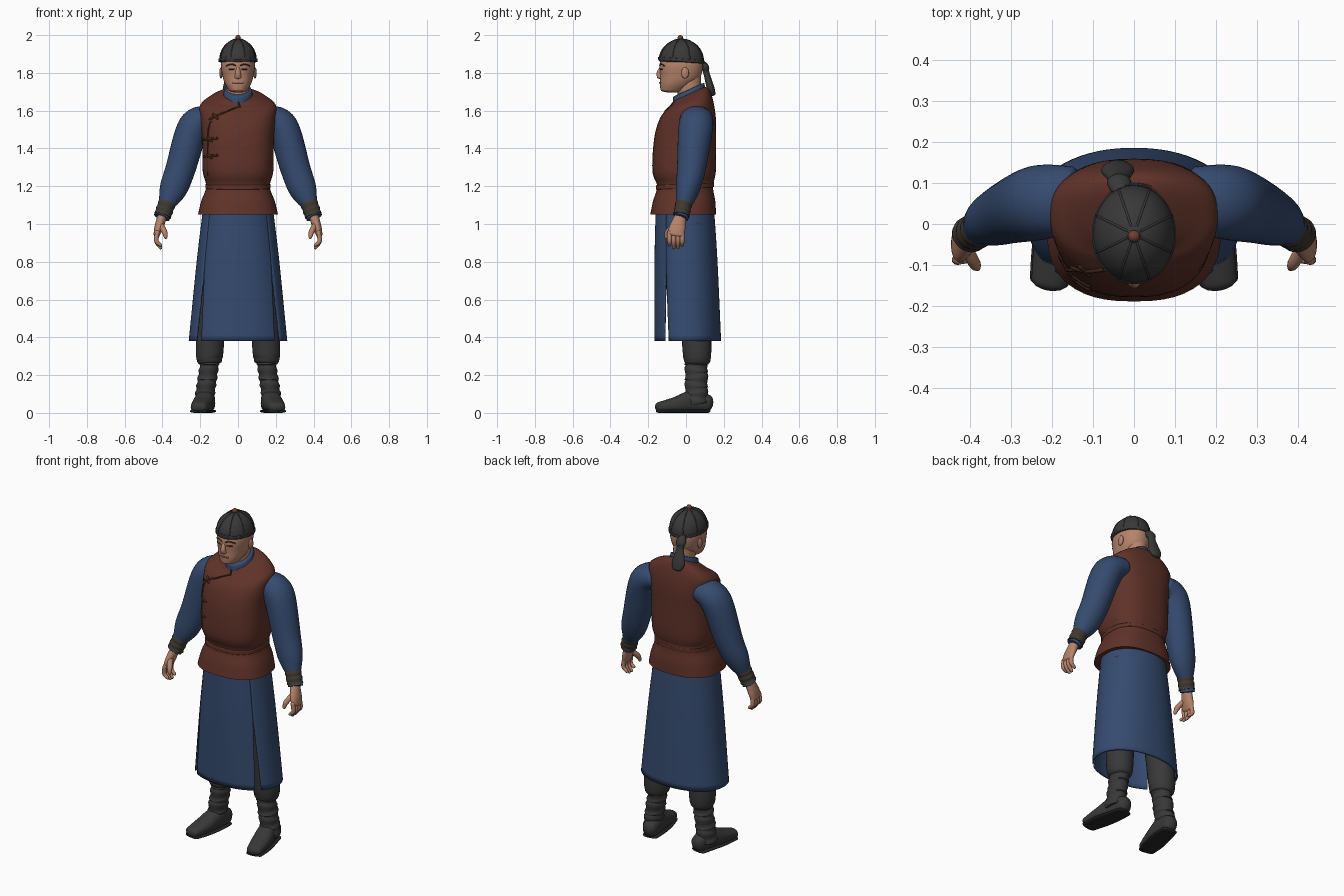
import bpy, bmesh
from math import cos, sin, pi, radians, copysign
from mathutils import Vector
from mathutils.bvhtree import BVHTree

cube = bpy.data.objects.get("Cube")
if cube:
    bpy.data.objects.remove(cube)

X, Y, Z = Vector((1, 0, 0)), Vector((0, 1, 0)), Vector((0, 0, 1))


def material(name, red, green, blue):
    mat = bpy.data.materials.new(name)
    mat.use_nodes = True
    mat.diffuse_color = (red, green, blue, 1)
    shader = mat.node_tree.nodes["Principled BSDF"]
    shader.inputs["Base Color"].default_value = (red, green, blue, 1)
    shader.inputs["Roughness"].default_value = .8
    return mat


BLUE = material("blue_cloth", .036, .07, .16)
BROWN = material("red_brown_cloth", .115, .032, .022)
TRIM = material("dark_brown_trim", .05, .02, .01)
GREY = material("dark_grey_cloth", .04, .04, .04)
WRAP = material("wrist_wrap", .05, .04, .03)
SOLE = material("black_sole", .02, .02, .02)
SKIN = material("skin", .47, .23, .15)
LIPS = material("lips", .33, .13, .09)
DARK = material("brows_and_eyes", .05, .03, .02)
RED = material("red_knob", .17, .05, .03)


def smooth_rings(rings, steps):
    """Pass a smooth curve through all ring values."""
    keys = [Vector((tuple(ring) + (0,))[:6]) for ring in rings]
    keys = [keys[0]] + keys + [keys[-1]]
    result = []
    for before, start, end, after in zip(keys, keys[1:], keys[2:], keys[3:]):
        for step in range(steps):
            t = step / steps
            bend_in, bend_out = (end - before) / 2, (after - start) / 2
            result.append(start + bend_in * t + (3 * (end - start) - 2 * bend_in - bend_out) * t ** 2
                          + (2 * (start - end) + bend_in + bend_out) * t ** 3)
    return result + [keys[-1]]


def loft(name, rings, mat, power=2, sides=32, ref=None, bulge=0, arc=None, steps=5):
    """Skin over rings (x, y, z, half width, half depth, tilt).
    With ref the rings turn along the path; bulge rounds the ends; arc leaves an open panel."""
    rings = smooth_rings(rings, steps)
    centres = [Vector(ring[:3]) for ring in rings]
    last = len(rings) - 1
    frames = []
    for i, ring in enumerate(rings):
        along = Z * copysign(1, centres[last].z - centres[0].z)
        across, depth = X, Y + Z * ring[5]
        if ref:
            along = (centres[min(i + 1, last)] - centres[max(i - 1, 0)]).normalized()
            depth = (ref - along * ref.dot(along)).normalized()
            across = depth.cross(along)
        frames.append((centres[i], across * ring[3], depth * ring[4], along * min(ring[3], ring[4])))
    if bulge:
        def rounded(frame, sign):
            centre, across, depth, along = frame
            return [(centre + along * sign * bulge * sin(a), across * cos(a), depth * cos(a), along)
                    for a in (pi / 8, pi / 4, pi / 2.6, pi / 2.2)]
        frames = rounded(frames[0], -1)[::-1] + frames + rounded(frames[last], 1)

    bm = bmesh.new()
    rows = []
    for centre, across, depth, along in frames:
        start, end = arc(centre.z) if arc else (0, 2 * pi)
        row = []
        for k in range(sides):
            angle = start + (end - start) * k / (sides - 1 if arc else sides)
            c, s = cos(angle), sin(angle)
            row.append(bm.verts.new(centre + across * copysign(abs(c) ** (2 / power), c)
                                    + depth * copysign(abs(s) ** (2 / power), s)))
        rows.append(row)
    for low, high in zip(rows, rows[1:]):
        for k in range(sides - 1 if arc else sides):
            j = (k + 1) % sides
            bm.faces.new((low[k], low[j], high[j], high[k])).smooth = True
    if not arc:
        bm.faces.new(rows[0])
        bm.faces.new(rows[-1])
    bmesh.ops.recalc_face_normals(bm, faces=bm.faces)
    mesh = bpy.data.meshes.new(name)
    bm.to_mesh(mesh)
    bm.free()
    mesh.materials.append(mat)
    part = bpy.data.objects.new(name, mesh)
    bpy.context.collection.objects.link(part)
    return part


def ball(name, place, size, mat):
    bpy.ops.mesh.primitive_uv_sphere_add(segments=20, ring_count=12, radius=1, location=place)
    part = bpy.context.object
    part.name, part.scale = name, size
    part.data.materials.append(mat)
    bpy.ops.object.shade_smooth()


def surface(part):
    return BVHTree.FromObject(part, bpy.context.evaluated_depsgraph_get())


def cord(name, tree, points, radius, mat):
    """Thin cord lying on the front of a surface, through (x, z) points."""
    hits = [tree.ray_cast(Vector((x, -1, z)), Y)[0] for x, z in points]
    loft(name, [(*hit, radius, radius) for hit in hits if hit], mat, sides=8, ref=Y, bulge=1)


# Vest, with its flared hem below the waist
vest = loft("vest", [(0, -.015, 1.05, .212, .174), (0, -.01, 1.12, .195, .165), (0, -.005, 1.2, .168, .148),
                     (0, -.01, 1.28, .187, .168), (0, -.005, 1.45, .19, .164), (0, .01, 1.56, .2, .148),
                     (0, .025, 1.63, .2, .12, .15), (0, .025, 1.67, .14, .1, .4),
                     (0, .02, 1.69, .08, .08, .45)], BROWN, power=2.5, sides=48)

# Cloth belt wrapped twice
for z, tilt in ((1.2, .04), (1.23, -.05)):
    loft("belt_wrap", [(0, -.006, z + rise, .173, .154, tilt) for rise in (-.01, .01)], BROWN,
         power=2.5, sides=48, bulge=.05)

# Overlapping front edge and knotted closures
tree = surface(vest)
cord("vest_front_edge", tree, [(0, 1.62), (-.07, 1.59), (-.15, 1.53), (-.16, 1.4), (-.16, 1.26)], .004, TRIM)
for x, z, slope in ((-.12, 1.57, .5), (-.15, 1.45, .1), (-.15, 1.36, .1)):
    cord("closure", tree, [(x + d, z + d * slope) for d in (-.03, 0, .04)], .006, TRIM)
    cord("closure_knot", tree, [(x + d, z - d) for d in (-.01, .01)], .007, TRIM)

# Robe skirt: front and back panels parted by side slits that open downwards
for name, middle, half_angle in (("robe_front_panel", -90, 52), ("robe_back_panel", 90, 128)):
    def span(z):
        half = radians(half_angle - 6 * max(0, min(1, 2 * (.8 - z))))
        return radians(middle) - half, radians(middle) + half

    panel = loft(name, [(0, -.006, 1.09, .18, .15), (0, 0, .8, .215, .163), (0, .009, .38, .257, .173)],
                 BLUE, power=2.15, sides=48, arc=span, steps=8)
    cloth = panel.modifiers.new("Cloth thickness", "SOLIDIFY")
    cloth.thickness, cloth.offset = .008, 0

# Standing collar and neck
loft("collar", [(0, .018, 1.65, .088, .088, .45), (0, .014, 1.71, .071, .083, .45)], BLUE, bulge=.05)
cord("collar_edge", tree, [(0, 1.65), (.01, 1.62)], .004, TRIM)
loft("neck", [(0, .02, 1.65, .058, .062), (0, .012, 1.8, .06, .068)], SKIN)

# Head with a narrowing jaw
head = loft("head", [(0, -.07, 1.71, .05, .065), (0, -.05, 1.74, .068, .088), (0, -.03, 1.78, .081, .107),
                     (0, -.025, 1.85, .09, .114), (0, -.025, 1.92, .07, .09)], SKIN, power=2.2, bulge=.3)
loft("nose", [(0, -.125, 1.84, .009, .01), (0, -.14, 1.8, .014, .016), (0, -.138, 1.776, .018, .015)],
     SKIN, sides=16, bulge=.5)
face = surface(head)
for side in (1, -1):
    cord("brow", face, [(side * x, z) for x, z in ((.015, 1.84), (.035, 1.846), (.06, 1.838))], .004, DARK)
    cord("eye", face, [(side * x, 1.82) for x in (.022, .047)], .004, DARK)
    ball("ear", (side * .09, -.005, 1.8), (.009, .02, .03), SKIN)
cord("mouth", face, [(x, 1.748) for x in (-.025, 0, .025)], .005, LIPS)


# Skullcap with rim, seams, knob and hanging cloth tail
def cap_ring(angle, grow=0):
    return (0, -.025, 1.865 + .115 * sin(angle), .1 * cos(angle) + grow, .12 * cos(angle) + grow)


climb = [pi * k / 18 for k in range(9)]
loft("cap", [cap_ring(angle) for angle in climb], GREY, bulge=.2)
loft("cap_rim", [(0, -.025, z, .103, .122, -.08) for z in (1.86, 1.875)], GREY, bulge=.05)
for k in range(8):
    turn = (k + .5) * pi / 4
    path = []
    for angle in climb:
        x, y, z, wide, deep = cap_ring(angle, -.001)
        path.append((x + wide * cos(turn), y + deep * sin(turn), z, .003, .003))
    loft("cap_seam", path, GREY, sides=6, ref=Y * cos(turn) - X * sin(turn), steps=2)
ball("cap_knob", (0, -.03, 1.985), (.015, .015, .015), RED)
loft("cap_tail", [(-.03, .075, 1.86, .02, .015), (-.036, .1, 1.83, .03, .022), (-.038, .108, 1.8, .022, .016),
                  (-.04, .13, 1.72, .04, .02), (-.04, .142, 1.69, .03, .015)], GREY, ref=Y, bulge=.8)

for side in (1, -1):
    def limb(name, rings, mat, **options):
        loft(name, [(side * x, *rest) for x, *rest in rings], mat, **options)

    # Sleeve, wrist wrap and cuff
    limb("sleeve", [(.15, .055, 1.56, .065, .085), (.21, .055, 1.54, .08, .09), (.25, .048, 1.48, .084, .09),
                    (.305, .028, 1.29, .079, .076), (.345, .008, 1.18, .072, .062), (.38, -.012, 1.1, .042, .04)],
         BLUE, ref=Y, bulge=.3)
    limb("wrist_wrap", [(.374 + .005 * i, -.01 - .003 * i, 1.115 - .014 * i, .044 + .003 * (i % 2),
                         .042 + .003 * (i % 2)) for i in range(6)], WRAP, ref=Y, steps=3)
    limb("cuff", [(.396, -.02, 1.055, .038, .037), (.404, -.027, 1.035, .043, .041)], BLUE, ref=Y, bulge=.1)

    # Hand with relaxed fingers
    limb("palm", [(.4, -.028, 1.045, .026, .03), (.42, -.046, .98, .023, .043), (.43, -.053, .945, .017, .043)],
         SKIN, ref=Y, bulge=.8)
    for i, shorten in enumerate((.012, 0, 0, .014)):
        y = -.02 - .0225 * i
        limb("finger", [(.427, y, .955, .012, .012), (.432, y, .91, .012, .012),
                        (.41, y, .875 + shorten, .009, .009)], SKIN, sides=12, ref=Y, bulge=1)
    limb("thumb", [(.412, -.055, 1, .015, .016), (.39, -.095, .96, .015, .015), (.383, -.106, .93, .009, .009)],
         SKIN, sides=12, ref=Y, bulge=1)

    # Trouser leg and wrinkled boot shaft
    limb("trouser_leg", [(.11, .02, 1, .08, .09), (.148, .056, .38, .075, .078), (.148, .056, .27, .064, .068)],
         GREY, ref=Y, bulge=.3)
    limb("boot_shaft", [(.147 + .003 * i, .055, .285 - .02 * i, .048 + .006 * (i % 2), .057 + .006 * (i % 2),
                         .15 * (-1) ** (i // 2)) for i in range(13)], GREY, steps=3)

    # Shoe turned outwards, with its sole
    shoe = [(.162, .11, .05, .042, .048), (.172, .04, .062, .05, .06), (.19, -.05, .044, .054, .042),
            (.207, -.14, .03, .044, .028)]
    limb("shoe", shoe, GREY, power=2.4, ref=Z, bulge=.8)
    limb("sole", [(x, y, .009, width + .004, .009) for x, y, z, width, height in shoe], SOLE,
         power=3, ref=Z, bulge=2)
